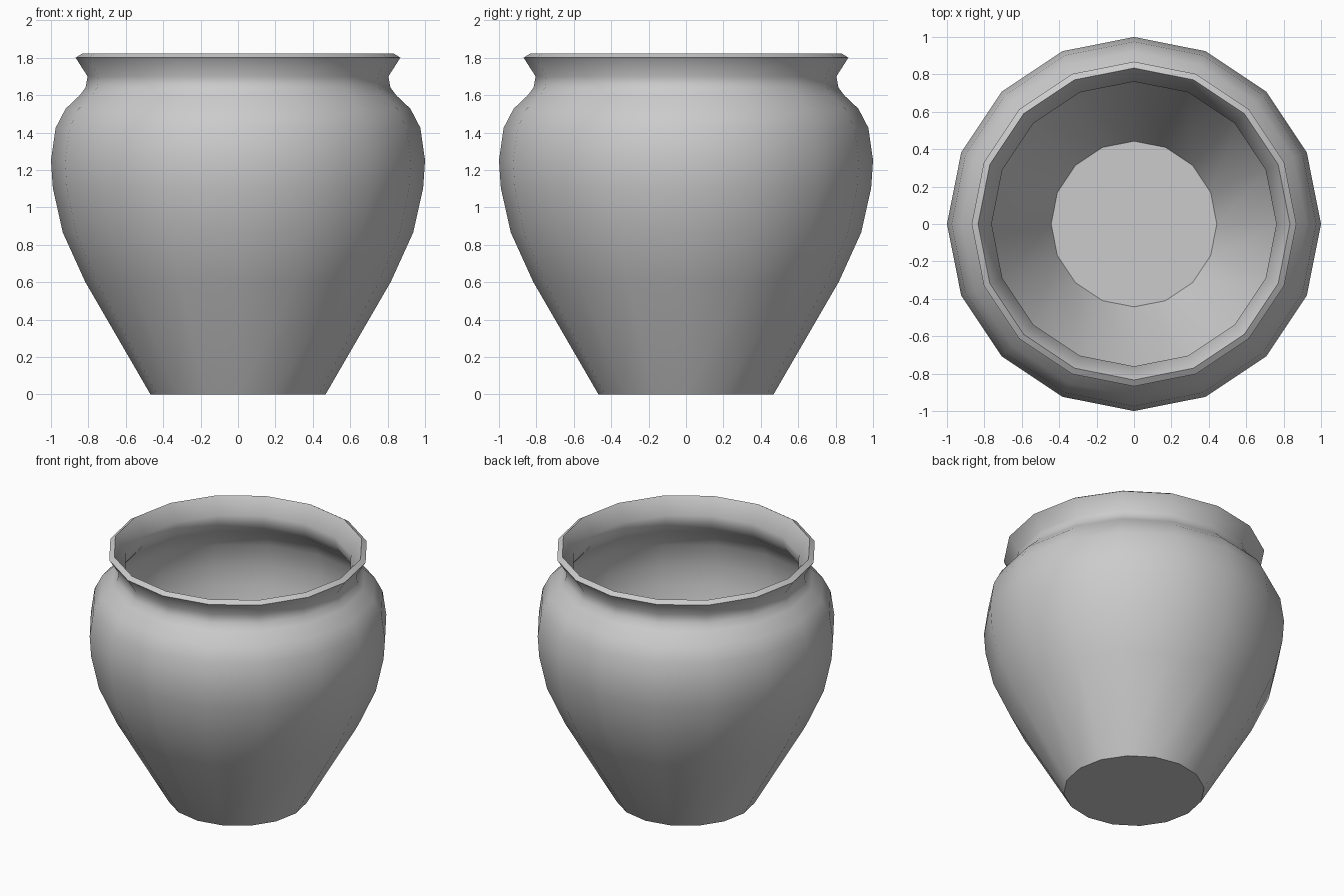
import bpy, bmesh, math

if "Cube" in bpy.data.objects:
    bpy.data.objects.remove(bpy.data.objects["Cube"])

SIDES = 16
# Outer profile (radius, height) from base to lip
PROFILE = [(0.468, 0.0), (0.817, 0.602), (0.937, 0.866), (0.99, 1.104),
           (1.0, 1.252), (0.975, 1.425), (0.922, 1.527), (0.848, 1.597),
           (0.815, 1.64), (0.804, 1.70), (0.868, 1.80)]


def lathe(name, profile, sides):
    bm = bmesh.new()
    rings = []
    for r, z in profile:
        rings.append([bm.verts.new((r * math.cos(2 * math.pi * i / sides),
                                    r * math.sin(2 * math.pi * i / sides), z))
                      for i in range(sides)])
    bm.faces.new(rings[0][::-1])
    for a, b in zip(rings, rings[1:]):
        for i in range(sides):
            j = (i + 1) % sides
            bm.faces.new((a[i], a[j], b[j], b[i]))
    mesh = bpy.data.meshes.new(name)
    bm.to_mesh(mesh)
    bm.free()
    obj = bpy.data.objects.new(name, mesh)
    bpy.context.collection.objects.link(obj)
    return obj


# Pot body: closed base, open top
pot = lathe("pot", PROFILE, SIDES)
bpy.context.view_layer.objects.active = pot
pot.select_set(True)

# Wall thickness, growing inward and leaving a bevelled rim
wall = pot.modifiers.new("wall", 'SOLIDIFY')
wall.thickness = 0.04
wall.offset = -1
wall.use_even_offset = True
bpy.ops.object.modifier_apply(modifier=wall.name)

# Smooth walls, crisp base and rim edges
bpy.ops.object.shade_smooth_by_angle(angle=math.radians(52))
